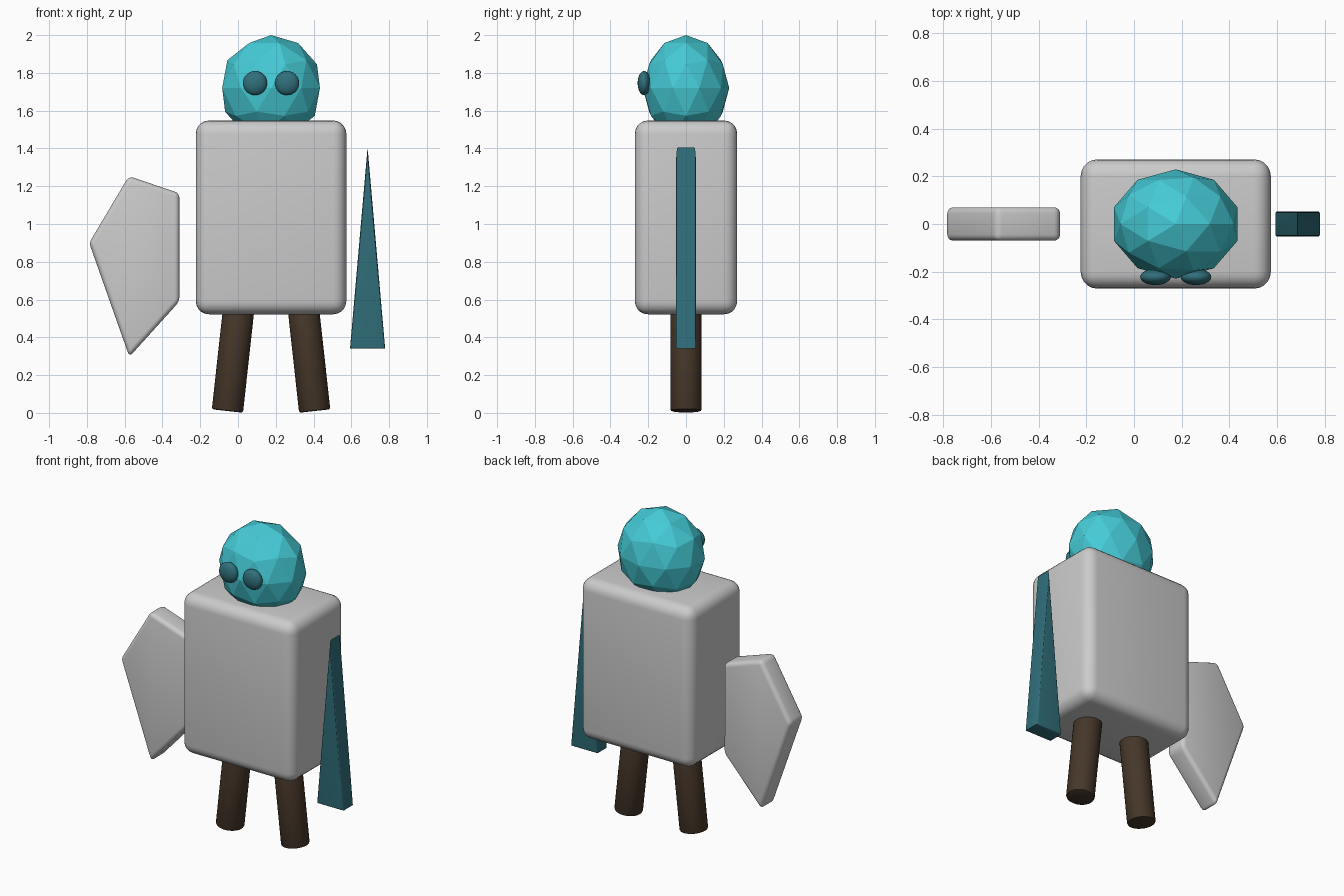
import bpy, bmesh, math
from mathutils import Vector

if "Cube" in bpy.data.objects:
    bpy.data.objects.remove(bpy.data.objects["Cube"])

CX = 0.175  # centre line of the figure


def material(name, rgb):
    m = bpy.data.materials.new(name)
    m.diffuse_color = (*rgb, 1)
    m.use_nodes = True
    m.node_tree.nodes["Principled BSDF"].inputs["Base Color"].default_value = m.diffuse_color
    return m


TEAL = material("teal", (0.06, 0.60, 0.68))
DARK_TEAL = material("dark_teal", (0.03, 0.16, 0.20))
BROWN = material("brown", (0.06, 0.037, 0.022))


def finish(obj, name, mat=None, bevel=0.0, segments=4, smooth=True):
    obj.name = name
    if mat:
        obj.data.materials.append(mat)
    bpy.ops.object.select_all(action='DESELECT')
    obj.select_set(True)
    bpy.context.view_layer.objects.active = obj
    bpy.ops.object.transform_apply(location=False, rotation=False, scale=True)
    if bevel:
        mod = obj.modifiers.new("Bevel", 'BEVEL')
        mod.width = bevel
        mod.segments = segments
        mod.limit_method = 'ANGLE'
        bpy.ops.object.modifier_apply(modifier=mod.name)
    if smooth:
        bpy.ops.object.shade_smooth_by_angle(angle=math.radians(35))
    return obj


def loft(rings):
    """Mesh object from closed rings of equal length, capped at both ends."""
    bm = bmesh.new()
    loops = [[bm.verts.new(p) for p in ring] for ring in rings]
    n = len(loops[0])
    for a, b in zip(loops, loops[1:]):
        for i in range(n):
            j = (i + 1) % n
            bm.faces.new((a[i], a[j], b[j], b[i]))
    bm.faces.new(loops[0])
    bm.faces.new(loops[-1])
    bmesh.ops.recalc_face_normals(bm, faces=bm.faces)
    me = bpy.data.meshes.new("loft")
    bm.to_mesh(me)
    bm.free()
    obj = bpy.data.objects.new("loft", me)
    bpy.context.collection.objects.link(obj)
    return obj


# Body: rounded box
bpy.ops.mesh.primitive_cube_add(size=1, location=(CX, 0, 1.035))
bpy.context.object.scale = (0.797, 0.542, 1.026)
finish(bpy.context.object, "body", bevel=0.07, segments=5)

# Head: faceted sphere
bpy.ops.mesh.primitive_ico_sphere_add(subdivisions=2, radius=1, location=(CX, 0, 1.72))
bpy.context.object.scale = (0.272, 0.229, 0.28)
finish(bpy.context.object, "head", TEAL, smooth=False)

for side, label in ((-1, "left"), (1, "right")):
    # Eyes: flattened spheres
    bpy.ops.mesh.primitive_uv_sphere_add(segments=32, ring_count=16, radius=1,
                                         location=(CX + side * 0.085, -0.222, 1.746))
    bpy.context.object.scale = (0.064, 0.034, 0.064)
    finish(bpy.context.object, "eye_" + label, DARK_TEAL)

    # Legs: splayed cylinders running up into the body
    foot = Vector((CX + side * 0.231, 0, 0.010))
    top = Vector((CX + side * 0.166, 0, 0.60))
    axis = top - foot
    bpy.ops.mesh.primitive_cylinder_add(vertices=32, radius=0.083, depth=axis.length,
                                        location=(foot + top) / 2)
    bpy.context.object.rotation_euler = (0, math.atan2(axis.x, axis.z), 0)
    finish(bpy.context.object, "leg_" + label, BROWN, bevel=0.01, segments=2)

# Shield: five-sided plate
outline = [(-0.788, 0.9), (-0.578, 1.253), (-0.31, 1.163), (-0.31, 0.59), (-0.575, 0.297)]
shield = loft([[(x, y, z) for x, z in outline] for y in (-0.07, 0.07)])
finish(shield, "shield", bevel=0.026)

# Blade: narrow wedge with softened faces, inset around the triangle's incentre
BX, BZ, INR, D, HALF = 0.686, 0.427, 0.087, 0.009, 0.053
triangle = [(BX - 0.093, 0.34), (BX + 0.093, 0.34), (BX, 1.405)]
steps = [math.pi / 2 * i / 4 for i in range(5)]
half = [(HALF - D + D * math.sin(t), 1 - D * (1 - math.cos(t)) / INR) for t in steps]
sections = [(-y, s) for y, s in reversed(half)] + half
blade = loft([[(BX + (x - BX) * s, y, BZ + (z - BZ) * s) for x, z in triangle]
              for y, s in sections])
finish(blade, "blade", DARK_TEAL)
